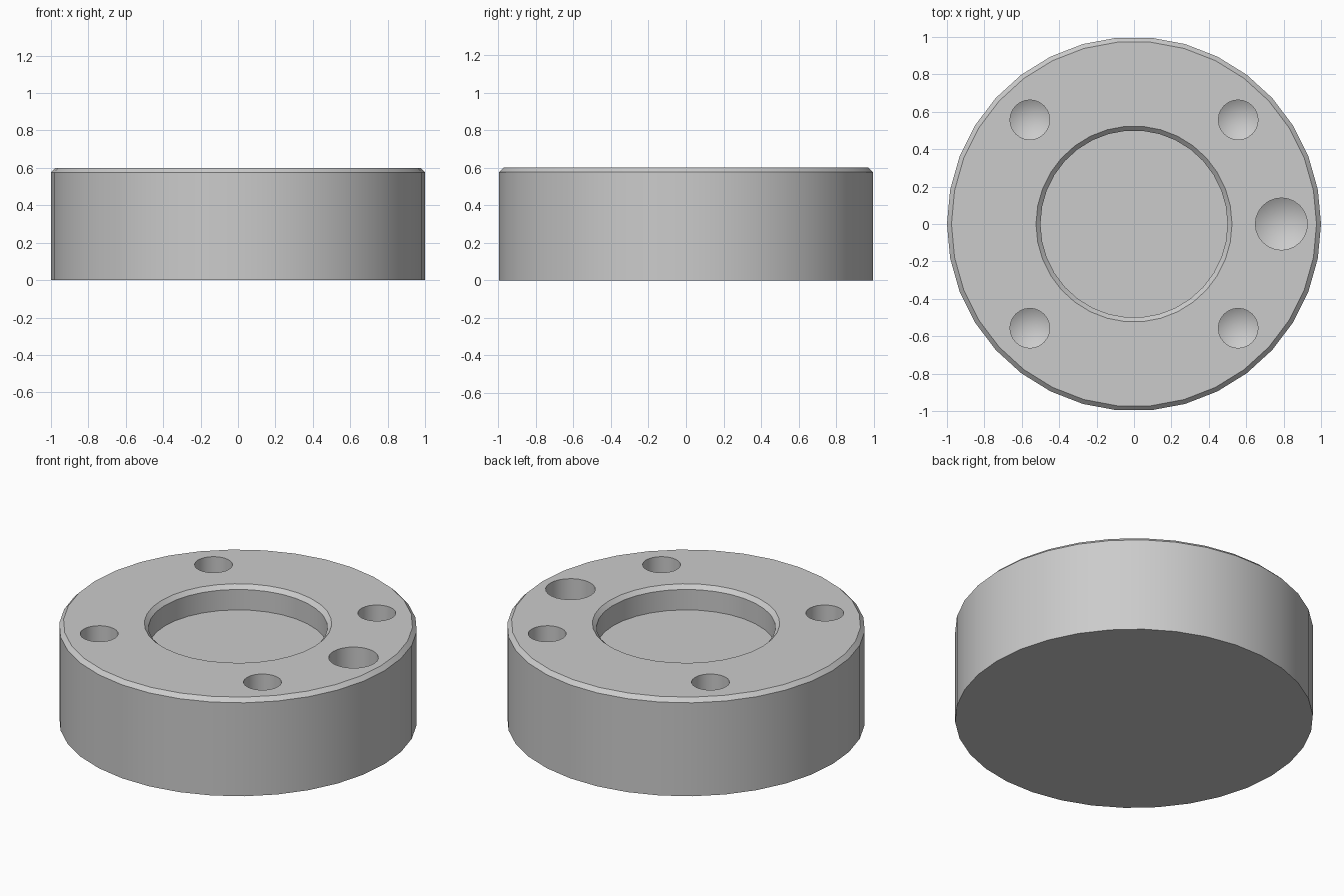
import bpy, bmesh, math

SIDES = 34
HEIGHT = 0.6
CHAMFER = 0.024
FLOOR = 0.45

cube = bpy.data.objects.get("Cube")
if cube:
    bpy.data.objects.remove(cube, do_unlink=True)

grey = bpy.data.materials.new("plain grey")
grey.use_nodes = True
colour = (0.6, 0.6, 0.6, 1)
grey.diffuse_color = colour
grey.node_tree.nodes["Principled BSDF"].inputs["Base Color"].default_value = colour


def lathe(name, profile, sides, centre=(0, 0)):
    """Turn (radius, z) points, bottom first, into a closed solid of revolution."""
    bm = bmesh.new()
    rings = []
    for r, z in profile:
        count = sides if r > 0 else 1
        rings.append([bm.verts.new((centre[0] + r * math.cos(math.tau * i / sides),
                                    centre[1] + r * math.sin(math.tau * i / sides), z))
                      for i in range(count)])
    for a, b in zip(rings, rings[1:]):
        for i in range(sides):
            j = (i + 1) % sides
            if len(a) == 1:
                bm.faces.new((a[0], b[j], b[i]))
            else:
                bm.faces.new((a[i], a[j], b[j], b[i]))
    for ring in (rings[0], rings[-1]):
        if len(ring) > 1:
            bm.faces.new(ring)
    bmesh.ops.recalc_face_normals(bm, faces=bm.faces)
    mesh = bpy.data.meshes.new(name)
    bm.to_mesh(mesh)
    bm.free()
    mesh.materials.append(grey)
    obj = bpy.data.objects.new(name, mesh)
    bpy.context.collection.objects.link(obj)
    return obj


def drill(name, x, y, radius, depth):
    """Cutter for a blind hole with a conical drill point."""
    bottom = HEIGHT - depth
    tip = bottom - radius * math.tan(math.radians(31))
    return lathe(name, [(0, tip), (radius, bottom), (radius, HEIGHT + 0.1)], 24, (x, y))


# Chamfered disc with a chamfered round recess in its top
disc = lathe("round_base", [
    (1, 0), (1, HEIGHT - CHAMFER), (1 - CHAMFER, HEIGHT),
    (0.5 + CHAMFER, HEIGHT), (0.5, HEIGHT - CHAMFER), (0.5, FLOOR)], SIDES)

# Four small screw holes and one larger pin hole
cutters = [drill("screw_hole", sx * 0.557, sy * 0.557, 0.106, 0.35)
           for sx in (-1, 1) for sy in (-1, 1)]
cutters.append(drill("pin_hole", 0.788, 0, 0.139, 0.35))

bpy.ops.object.select_all(action='DESELECT')
disc.select_set(True)
bpy.context.view_layer.objects.active = disc
for cutter in cutters:
    mod = disc.modifiers.new("hole", 'BOOLEAN')
    mod.operation = 'DIFFERENCE'
    mod.solver = 'EXACT'
    mod.object = cutter
    bpy.ops.object.modifier_apply(modifier=mod.name)
    bpy.data.objects.remove(cutter, do_unlink=True)

# Smooth curved walls, crisp rims
bpy.ops.object.shade_smooth_by_angle(angle=math.radians(30))
